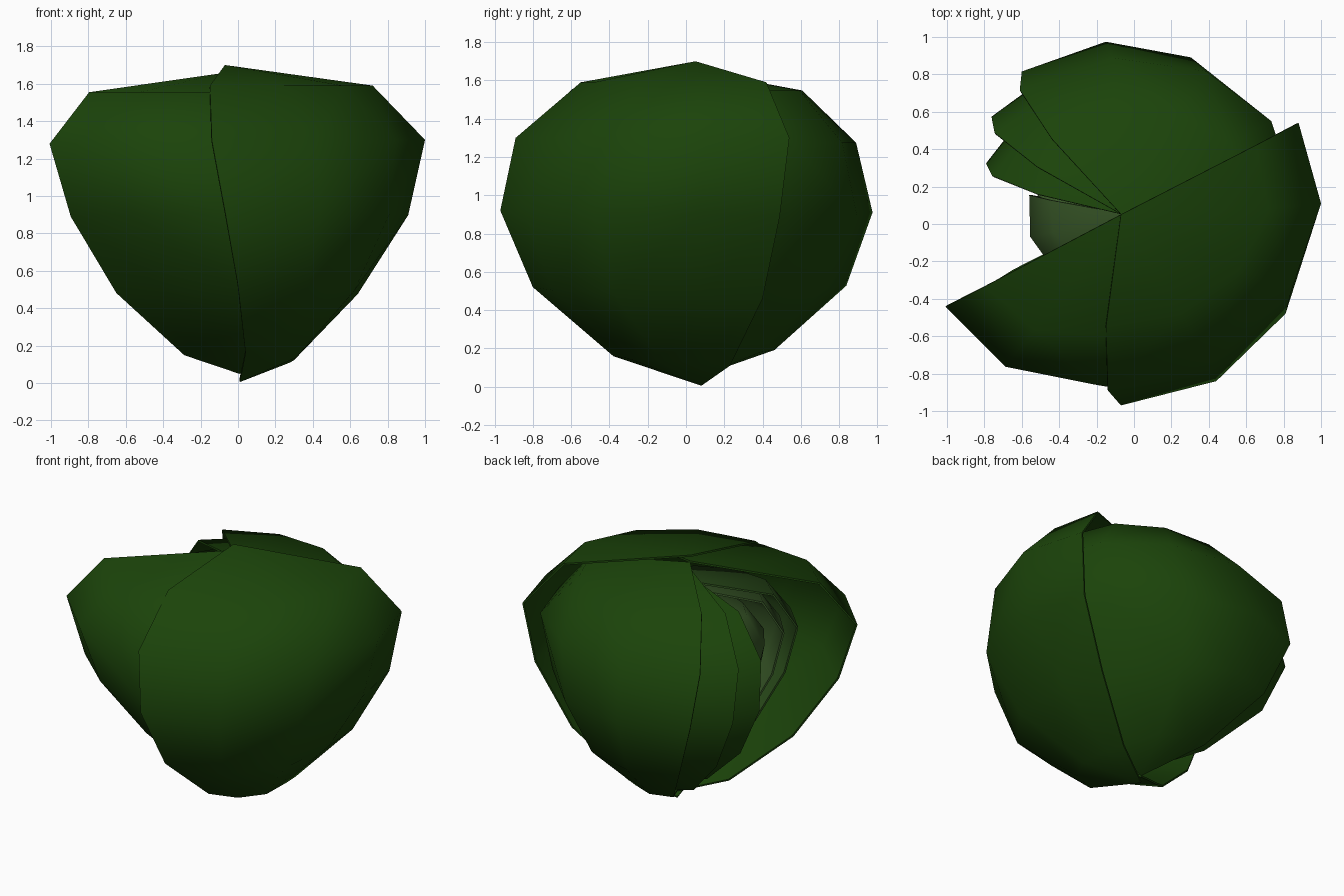
import bpy, bmesh, math
from mathutils import Vector

if "Cube" in bpy.data.objects:
    bpy.data.objects.remove(bpy.data.objects["Cube"])

TOP, BASE = Vector((-0.07, 0.05, 1.70)), Vector((0.01, 0.08, 0.005))
ZMID = 0.88

# Outer leaf: five meridian columns, each running from crown to base (x, y)
COLUMNS = [
    [(0.65, 0.42), (0.88, 0.54), (0.82, 0.49), (0.60, 0.40), (0.28, 0.23)],
    [(0.72, 0.08), (1.00, 0.11), (0.91, 0.07), (0.64, 0.08), (0.30, 0.10)],
    [(0.56, -0.25), (0.84, -0.36), (0.81, -0.48), (0.62, -0.38), (0.31, -0.13)],
    [(0.25, -0.48), (0.42, -0.74), (0.44, -0.84), (0.37, -0.70), (0.21, -0.30)],
    [(-0.15, -0.55), (-0.14, -0.89), (-0.07, -0.97), (0.0, -0.80), (0.04, -0.38)],
]
Z_FIRST = (1.59, 1.30, 0.89, 0.46, 0.11)
Z_LAST = (1.59, 1.30, 0.92, 0.52, 0.16)


def material(name, rgb):
    m = bpy.data.materials.new(name)
    m.diffuse_color = (*rgb, 1)
    m.use_nodes = True
    m.node_tree.nodes["Principled BSDF"].inputs["Base Color"].default_value = m.diffuse_color
    return m


def axis(z):
    return BASE.lerp(TOP, (z - BASE.z) / (TOP.z - BASE.z))


def leaf(name, mat, mirror=None, s0=1.0, s1=1.0, sz=1.0):
    """Shell from crown to base. mirror = angle sum for a reflected copy,
    s0/s1 = radial scale at the first and last column, sz = height scale."""
    def place(x, y, z, s=1.0):
        c = axis(z)
        r = math.hypot(x - c.x, y - c.y) * s
        a = math.atan2(y - c.y, x - c.x)
        if mirror is not None:
            a = math.radians(mirror) - a
        c2 = axis(ZMID + (z - ZMID) * sz)
        return (c2.x + r * math.cos(a), c2.y + r * math.sin(a), c2.z)

    bm = bmesh.new()
    top, base = bm.verts.new(place(*TOP)), bm.verts.new(place(*BASE))
    cols = []
    for i, col in enumerate(COLUMNS):
        t = i / (len(COLUMNS) - 1)
        cols.append([bm.verts.new(place(x, y, a + (b - a) * t, s0 + (s1 - s0) * t))
                     for (x, y), a, b in zip(col, Z_FIRST, Z_LAST)])
    for p, q in zip(cols, cols[1:]):
        bm.faces.new((top, p[0], q[0]))
        bm.faces.new((base, q[-1], p[-1]))
        for j in range(len(p) - 1):
            bm.faces.new((p[j], p[j + 1], q[j + 1], q[j]))
    # make the faces point away from the axis
    bm.normal_update()
    if sum(f.normal.dot(f.calc_center_median() - axis(ZMID)) for f in bm.faces) < 0:
        bmesh.ops.reverse_faces(bm, faces=bm.faces[:])
    me = bpy.data.meshes.new(name)
    bm.to_mesh(me)
    bm.free()
    me.materials.append(mat)
    ob = bpy.data.objects.new(name, me)
    bpy.context.collection.objects.link(ob)
    # thin blade with crisp rim
    mod = ob.modifiers.new("thickness", 'SOLIDIFY')
    mod.thickness, mod.offset = 0.012, -1
    bpy.context.view_layer.objects.active = ob
    ob.select_set(True)
    bpy.ops.object.modifier_apply(modifier=mod.name)
    bpy.ops.object.shade_smooth_by_angle(angle=math.radians(62))
    ob.select_set(False)


dark = material("leaf_green", (0.011, 0.057, 0.003))
mid = material("inner_green", (0.024, 0.075, 0.011))
pale = material("heart_green", (0.04, 0.097, 0.021))

# Outer wrapping leaves
leaf("outer_leaf_right", dark)
leaf("outer_leaf_left", dark, 235, 1.03, 0.86, 0.95)
leaf("outer_leaf_back", dark, 35, 0.87, 0.91, 0.94)

# Nested back leaves, each reaching further round the opening
leaf("middle_leaf_1", dark, 53, 0.78, 0.86, 0.89)
leaf("middle_leaf_2", dark, 69, 0.70, 0.775, 0.83)

# Pale heart leaves inside the opening: angle, radial scale, height scale
HEART = [(240, 0.67, 0.78), (237, 0.59, 0.72), (74, 0.50, 0.66),
         (197, 0.50, 0.66), (232, 0.47, 0.60), (320, 0.44, 0.58)]
for i, (ang, s, sz) in enumerate(HEART):
    leaf(f"heart_leaf_{i + 1}", mid if i == 0 else pale, ang, s, s, sz)
